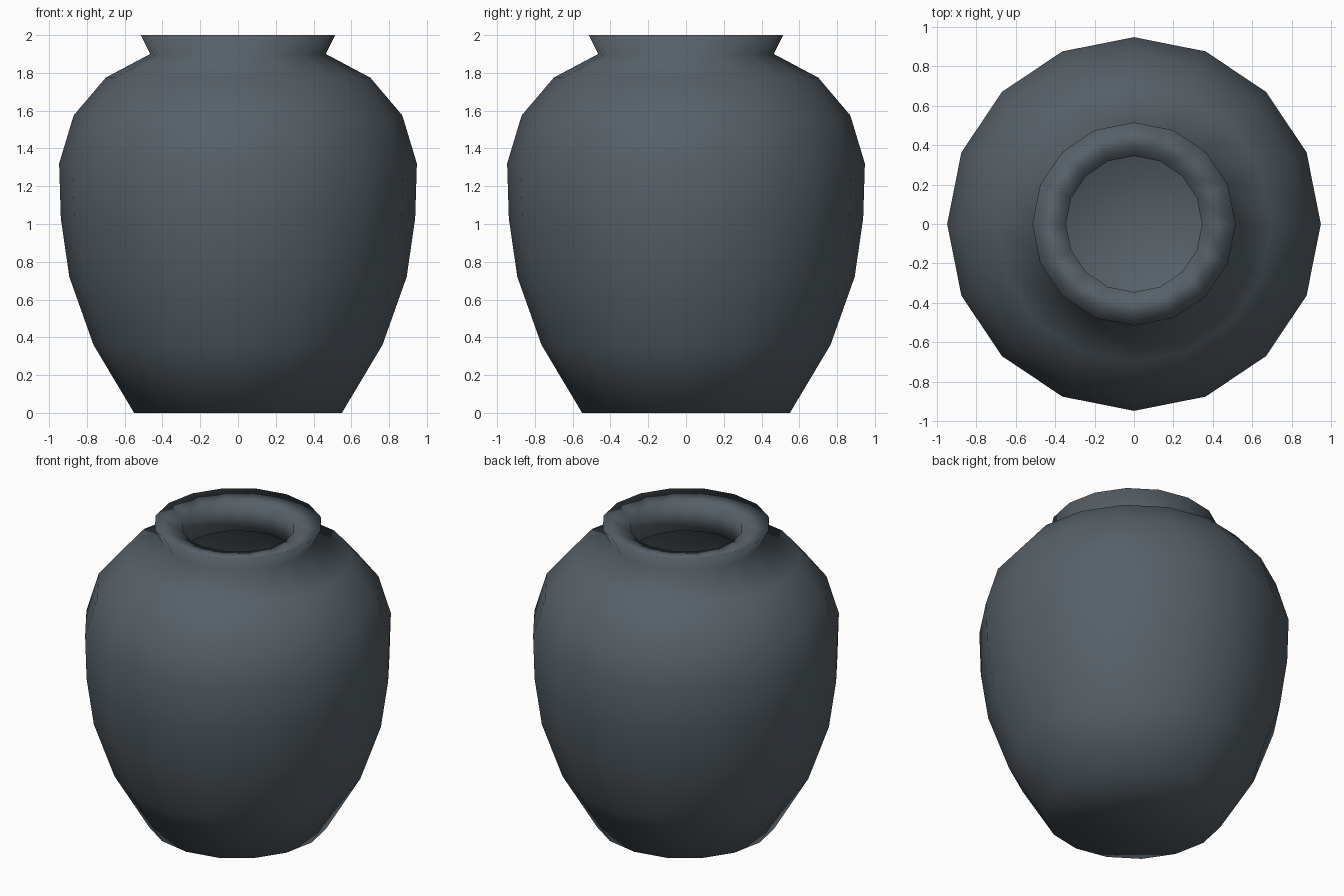
import bpy, bmesh, math

if "Cube" in bpy.data.objects:
    bpy.data.objects.remove(bpy.data.objects["Cube"])

SIDES = 16

# Profile (radius, height): outer wall up, over the rim, down the inner wall
profile = [
    (0.55, 0.0), (0.765, 0.36), (0.893, 0.72), (0.938, 1.03), (0.947, 1.32),
    (0.87, 1.575), (0.70, 1.775), (0.465, 1.90), (0.515, 2.0),
    (0.345, 1.97), (0.345, 1.79), (0.62, 1.68), (0.77, 1.52), (0.84, 1.30),
    (0.832, 1.03), (0.79, 0.74), (0.67, 0.40), (0.48, 0.10),
]

glaze = bpy.data.materials.new("dark slate clay")
glaze.diffuse_color = (0.095, 0.118, 0.138, 1)
glaze.use_nodes = True
glaze.node_tree.nodes["Principled BSDF"].inputs["Base Color"].default_value = glaze.diffuse_color

# Lathe the profile into rings
bm = bmesh.new()
rings = []
for r, z in profile:
    rings.append([bm.verts.new((r * math.cos(2 * math.pi * i / SIDES),
                                r * math.sin(2 * math.pi * i / SIDES), z))
                  for i in range(SIDES)])
for a, b in zip(rings, rings[1:]):
    for i in range(SIDES):
        j = (i + 1) % SIDES
        bm.faces.new((a[i], a[j], b[j], b[i]))

# Closed base and inner floor
bm.faces.new(rings[0][::-1])
bm.faces.new(rings[-1])
for f in bm.faces:
    f.smooth = True

mesh = bpy.data.meshes.new("vase")
bm.to_mesh(mesh)
bm.free()
mesh.materials.append(glaze)
bpy.context.collection.objects.link(bpy.data.objects.new("vase", mesh))
